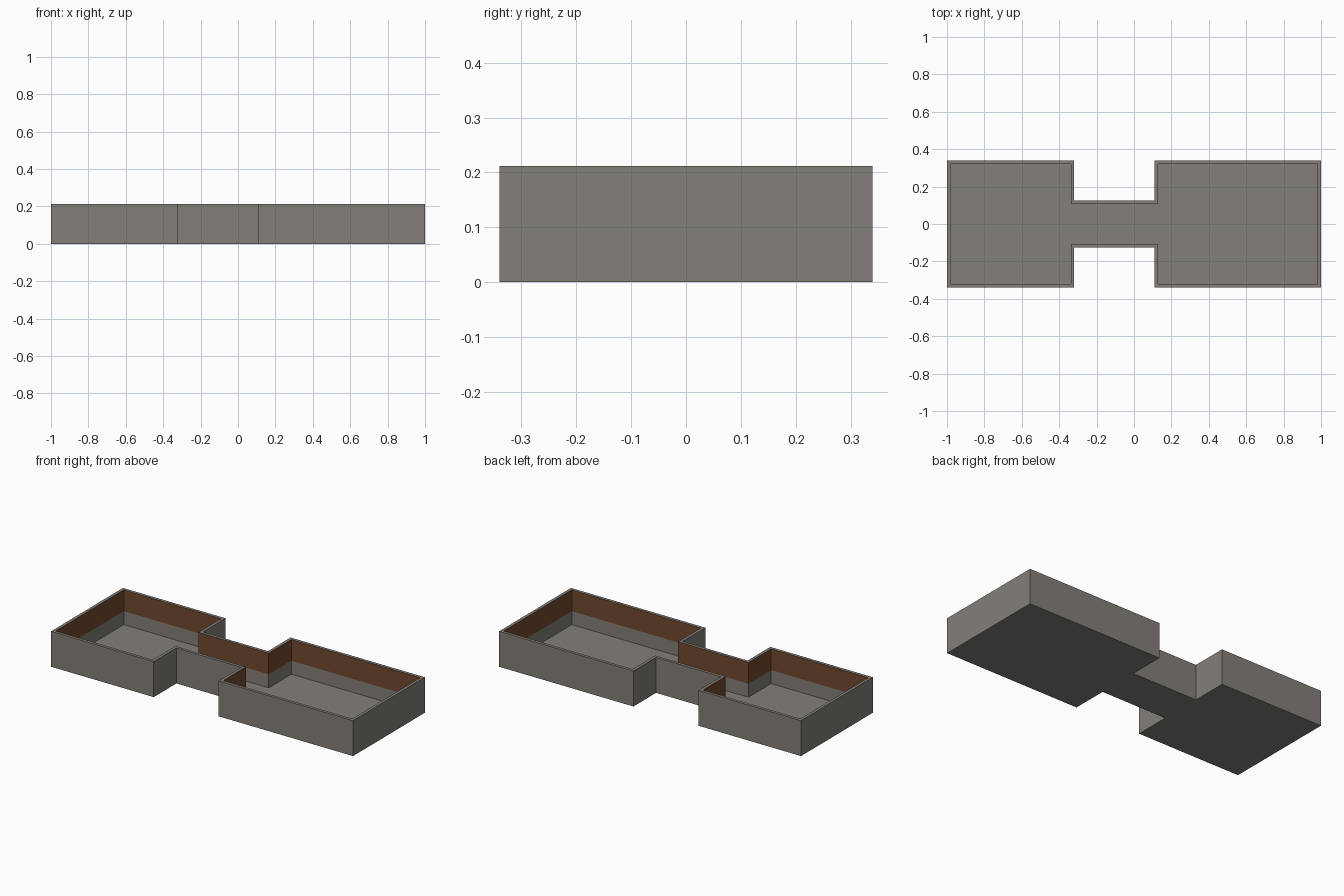
import bpy
import bmesh

if "Cube" in bpy.data.objects:
    bpy.data.objects.remove(bpy.data.objects["Cube"])

HEIGHT = 0.212      # top of the walls
BAND_Z = 0.085      # where the brown lining starts
FLOOR_Z = 0.004     # inside floor level
WALL = 0.018        # wall thickness


def material(name, rgb):
    m = bpy.data.materials.new(name)
    m.diffuse_color = (*rgb, 1.0)
    m.use_nodes = True
    m.node_tree.nodes["Principled BSDF"].inputs["Base Color"].default_value = m.diffuse_color
    return m


grey = material("warm grey", (0.23, 0.21, 0.188))
brown = material("brown", (0.165, 0.068, 0.026))


def outline(t, z):
    """Two rooms joined by a passage, shrunk inward by t, counter-clockwise."""
    yr, yp = 0.34 - t, 0.126 - t
    front = [(-1 + t, -yr), (-0.32 - t, -yr), (-0.32 - t, -yp),
             (0.11 + t, -yp), (0.11 + t, -yr), (1 - t, -yr)]
    back = [(x, -y) for x, y in reversed(front)]
    return [(x, y, z) for x, y in front + back]


def finish(bm, name, mats):
    mesh = bpy.data.meshes.new(name)
    bm.to_mesh(mesh)
    bm.free()
    for m in mats:
        mesh.materials.append(m)
    obj = bpy.data.objects.new(name, mesh)
    bpy.context.collection.objects.link(obj)
    return obj


# Walls: outside face, rim, brown upper lining, grey lower inside face
bm = bmesh.new()
loops = [[bm.verts.new(p) for p in outline(t, z)] for t, z in
         ((0, 0), (0, HEIGHT), (WALL, HEIGHT), (WALL, BAND_Z), (WALL, FLOOR_Z))]
for k, (a, b) in enumerate(zip(loops, loops[1:])):
    for i in range(len(a)):
        j = (i + 1) % len(a)
        face = bm.faces.new((a[i], a[j], b[j], b[i]))
        face.material_index = 1 if k == 2 else 0
finish(bm, "walls", (grey, brown))

# Floor: inside surface and underside
bm = bmesh.new()
bm.faces.new([bm.verts.new(p) for p in outline(WALL, FLOOR_Z)])
bm.faces.new([bm.verts.new(p) for p in reversed(outline(0, 0))])
finish(bm, "floor", (grey,))
